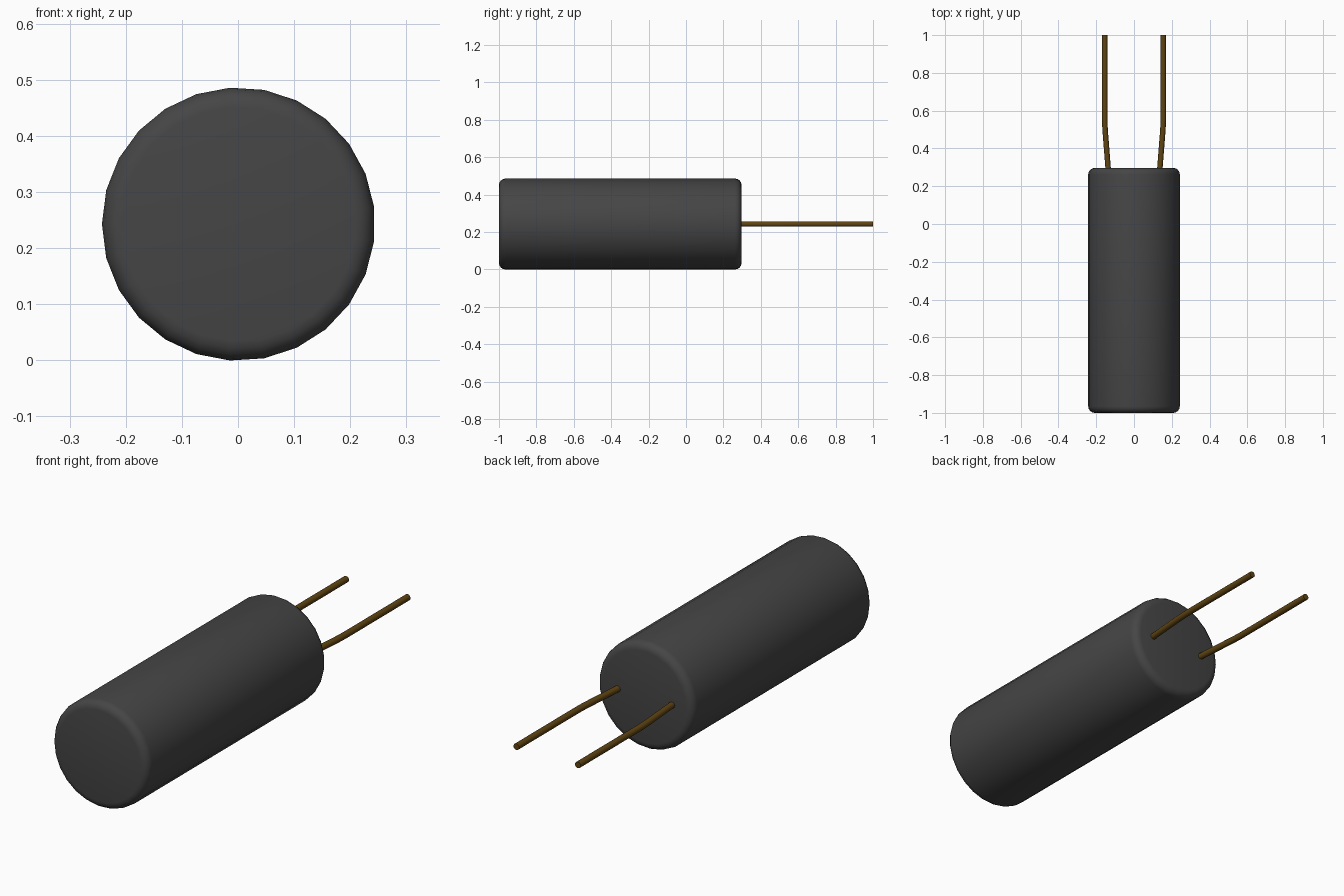
import bpy, bmesh, math

cube = bpy.data.objects.get("Cube")
if cube:
    bpy.data.objects.remove(cube, do_unlink=True)


def material(name, color):
    m = bpy.data.materials.new(name)
    m.use_nodes = True
    m.diffuse_color = color
    bsdf = m.node_tree.nodes["Principled BSDF"]
    bsdf.inputs["Base Color"].default_value = color
    bsdf.inputs["Roughness"].default_value = 0.6
    return m


def tube(name, rings, sides, z, mat, smooth_angle):
    """Skin capped circles (x, y, radius) stacked along y."""
    bm = bmesh.new()
    loops = []
    for x, y, r in rings:
        angles = [math.pi + 2 * math.pi * i / sides for i in range(sides)]
        loops.append([bm.verts.new((x + r * math.cos(a), y, z + r * math.sin(a)))
                      for a in angles])
    for a, b in zip(loops, loops[1:]):
        for i in range(sides):
            j = (i + 1) % sides
            bm.faces.new((a[i], a[j], b[j], b[i]))
    bm.faces.new(loops[0])
    bm.faces.new(loops[-1])
    bmesh.ops.recalc_face_normals(bm, faces=bm.faces)
    mesh = bpy.data.meshes.new(name)
    bm.to_mesh(mesh)
    bm.free()
    mesh.materials.append(mat)
    obj = bpy.data.objects.new(name, mesh)
    bpy.context.collection.objects.link(obj)
    bpy.ops.object.select_all(action='DESELECT')
    obj.select_set(True)
    bpy.context.view_layer.objects.active = obj
    bpy.ops.object.shade_smooth_by_angle(angle=math.radians(smooth_angle))
    return obj


dark = material("dark grey casing", (0.06, 0.06, 0.06, 1))
brass = material("brown wire", (0.115, 0.058, 0.006, 1))

RADIUS, ROUND, FRONT, BACK, AXIS_Z = 0.2435, 0.035, -1.0, 0.297, 0.2428

# Cylindrical casing with rounded rims
steps = 4
arc = [math.pi / 2 * k / steps for k in range(steps + 1)]
front_rim = [(0.001, FRONT + ROUND * (1 - math.sin(a)),
              RADIUS - ROUND * (1 - math.cos(a))) for a in reversed(arc)]
back_rim = [(0.001, BACK - ROUND * (1 - math.sin(a)),
             RADIUS - ROUND * (1 - math.cos(a))) for a in arc]
tube("casing", front_rim + back_rim, 25, AXIS_Z, dark, 35)

# Two bent lead wires leaving the back
for side, name in ((1, "left_lead_wire"), (-1, "right_lead_wire")):
    path = [(0.135, 0.27), (0.153, 0.50), (0.155, 0.55), (0.155, 1.0)]
    tube(name, [(side * x, y, 0.0145) for x, y in path], 12, AXIS_Z, brass, 40)
